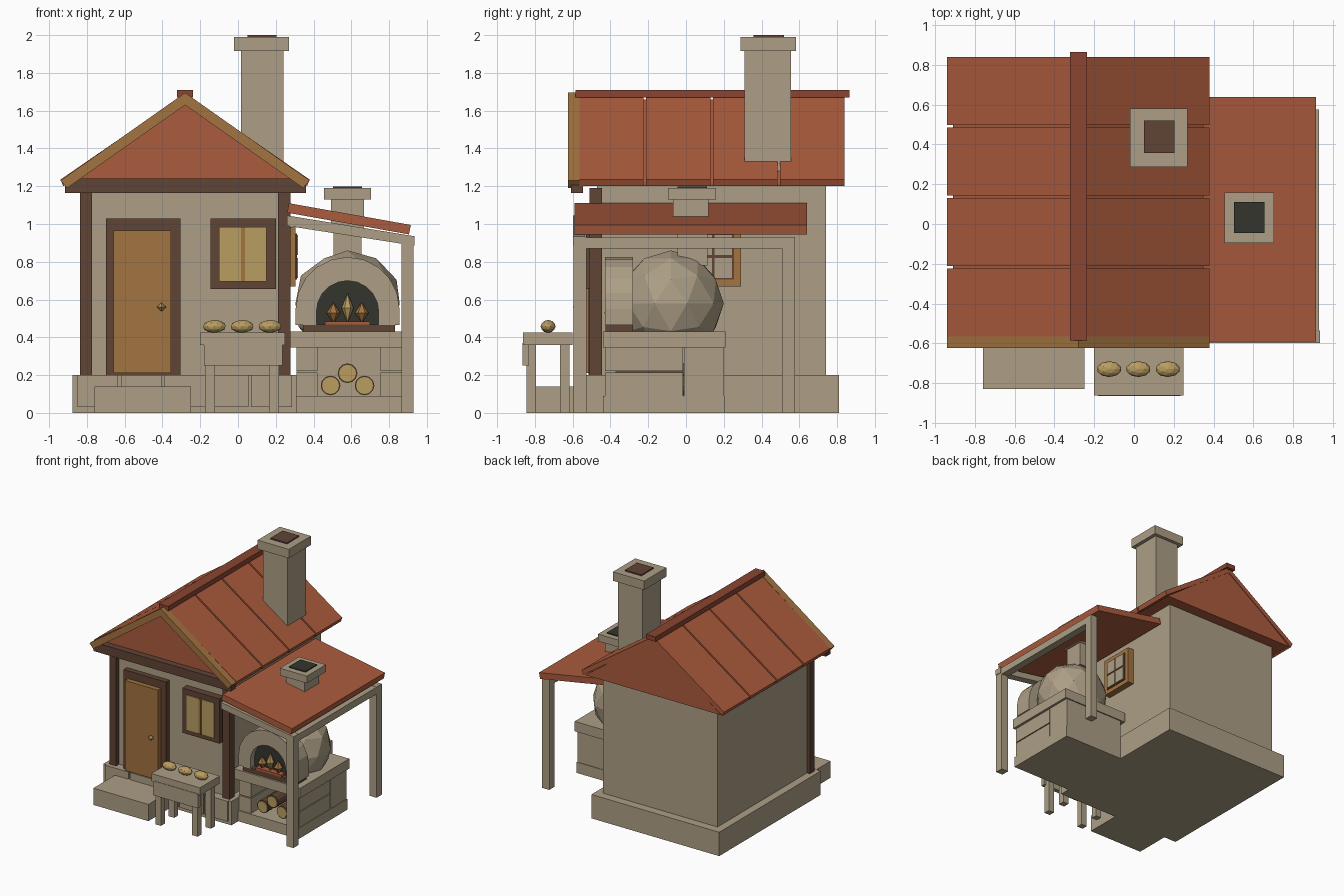
import bpy, bmesh, math
from mathutils import Vector, Matrix

if "Cube" in bpy.data.objects:
    bpy.data.objects.remove(bpy.data.objects["Cube"])


def lin(h):
    out = []
    for i in (0, 2, 4):
        c = int(h[i:i + 2], 16) / 255
        out.append(c / 12.92 if c < 0.04045 else ((c + 0.055) / 1.055) ** 2.4)
    return (*out, 1)


def material(name, h):
    m = bpy.data.materials.new(name)
    m.diffuse_color = lin(h)
    m.use_nodes = True
    m.node_tree.nodes["Principled BSDF"].inputs["Base Color"].default_value = m.diffuse_color
    return m


STONE = material("beige stone", "ad9f86")
BRICK = material("terracotta", "ab5b3d")
RIDGE = material("dark terracotta", "8a4531")
BROWN = material("dark brown wood", "604435")
OCHRE = material("ochre wood", "a27340")
STRAW = material("straw yellow", "b99d60")
BLACK = material("soot black", "34352d")


def finish(name, bm, mat):
    bmesh.ops.recalc_face_normals(bm, faces=bm.faces)
    me = bpy.data.meshes.new(name)
    bm.to_mesh(me)
    bm.free()
    me.materials.append(mat)
    ob = bpy.data.objects.new(name, me)
    bpy.context.collection.objects.link(ob)
    return ob


def box(name, mat, x, y, z):
    """Box from (min, max) pairs."""
    bm = bmesh.new()
    bmesh.ops.create_cube(bm, size=1)
    for v in bm.verts:
        v.co = Vector([(a + b) / 2 + c * (b - a) for (a, b), c in zip((x, y, z), v.co)])
    return finish(name, bm, mat)


def prism(name, mat, pts, y0, y1):
    """Extrude an (x, z) outline along y."""
    bm = bmesh.new()
    f = bm.faces.new([bm.verts.new((x, y0, z)) for x, z in pts])
    r = bmesh.ops.extrude_face_region(bm, geom=[f])
    for v in r["geom"]:
        if isinstance(v, bmesh.types.BMVert):
            v.co.y = y1
    return finish(name, bm, mat)


def ball(name, mat, loc, rad, sub=2):
    bm = bmesh.new()
    bmesh.ops.create_icosphere(bm, subdivisions=sub, radius=1)
    bm.transform(Matrix.Translation(loc) @ Matrix.Diagonal((*rad, 1)))
    return finish(name, bm, mat)


def diamond(name, mat, loc, r, h, sides=4):
    """Two pyramids base to base."""
    bm = bmesh.new()
    x, y, z = loc
    ring = [bm.verts.new((x + r * math.cos(2 * math.pi * i / sides), y + r * math.sin(2 * math.pi * i / sides), z))
            for i in range(sides)]
    top, bot = bm.verts.new((x, y, z + h)), bm.verts.new((x, y, z - h))
    for i in range(sides):
        bm.faces.new((ring[i], ring[(i + 1) % sides], top))
        bm.faces.new((ring[(i + 1) % sides], ring[i], bot))
    return finish(name, bm, mat)


def cyl_y(name, mat, x, z, r, y0, y1, sides=12):
    pts = [(x + r * math.cos(2 * math.pi * i / sides), z + r * math.sin(2 * math.pi * i / sides)) for i in range(sides)]
    return prism(name, mat, pts, y0, y1)


CX = -0.28  # house centre line

# House body, foundation and step
box("foundation", STONE, (-0.875, 0.31), (-0.53, 0.81), (0, 0.2))
for i in range(5):
    x = -0.85 + i * 0.23
    box("foundation_stone", STONE, (x, x + 0.215), (-0.545, -0.5), (0.03, 0.2))
box("house_walls", STONE, (-0.81, 0.25), (-0.47, 0.74), (0.2, 1.21))
box("door_step", STONE, (-0.76, -0.25), (-0.83, -0.53), (0, 0.14))
for s in (-1, 1):
    x = CX + s * 0.525
    box("corner_post", BROWN, (x - 0.032, x + 0.032), (-0.51, -0.445), (0.2, 1.19))

# Main roof: solid gable, four panels per slope, ridge, front trim
prism("gable_core", BRICK, [(CX - 0.63, 1.2), (CX + 0.63, 1.2), (CX, 1.66)], -0.555, 0.835)
for s in (-1, 1):
    slab = [(CX, 1.69), (CX + s * 0.66, 1.235), (CX + s * 0.645, 1.2), (CX, 1.645)]
    for i in range(4):
        y = -0.565 + i * 0.3545
        prism("roof_panel", BRICK, slab, y, y + 0.341)
    trim = [(CX, 1.695), (CX + s * 0.66, 1.23), (CX + s * 0.625, 1.19), (CX, 1.63)]
    prism("gable_trim", OCHRE, trim, -0.625, -0.565)
box("roof_ridge", RIDGE, (CX - 0.043, CX + 0.043), (-0.585, 0.865), (1.67, 1.71))
box("gable_beam", BROWN, (CX - 0.635, CX + 0.64), (-0.61, -0.545), (1.165, 1.24))

# House chimney
box("chimney_shaft", STONE, (0.015, 0.24), (0.31, 0.555), (1.25, 1.92))
box("chimney_cap", STONE, (-0.02, 0.27), (0.288, 0.582), (1.915, 1.99))
box("chimney_flue", BROWN, (0.05, 0.203), (0.358, 0.52), (1.98, 2.0))

# Door and front window
box("door_frame", BROWN, (-0.70, -0.305), (-0.515, -0.46), (0.2, 1.03))
box("door", OCHRE, (-0.66, -0.355), (-0.555, -0.5), (0.21, 0.965))
diamond("door_knob", STRAW, (-0.405, -0.575, 0.56), 0.025, 0.023)
box("window_frame", BROWN, (-0.145, 0.20), (-0.53, -0.46), (0.655, 1.03))
for x in (-0.10, 0.037):
    box("window_pane", STRAW, (x, x + 0.115), (-0.538, -0.52), (0.695, 0.985))
box("window_mullion", OCHRE, (0.016, 0.036), (-0.545, -0.52), (0.695, 0.985))

# Side window with four panes
box("side_window_frame", OCHRE, (0.24, 0.305), (0.0, 0.29), (0.67, 0.985))
box("side_window_bars", BROWN, (0.30, 0.312), (0.035, 0.255), (0.705, 0.95))
for y in (0.045, 0.152):
    for z in (0.715, 0.837):
        box("side_window_pane", STONE, (0.305, 0.318), (y, y + 0.092), (z, z + 0.105))

# Lean-to canopy on posts
prism("canopy_roof", BRICK, [(0.27, 1.11), (0.915, 0.995), (0.905, 0.945), (0.26, 1.06)], -0.59, 0.64)
prism("canopy_rafter", STONE, [(0.26, 1.045), (0.935, 0.935), (0.935, 0.885), (0.26, 0.99)], -0.598, -0.535)
box("canopy_side_beam", STONE, (0.865, 0.93), (-0.595, 0.575), (0.87, 0.928))
for y in (-0.595, 0.508):
    box("canopy_post", STONE, (0.865, 0.93), (y, y + 0.068), (0, 0.93))

# Oven base with log store
box("oven_plinth", STONE, (0.30, 0.87), (-0.44, 0.205), (0, 0.09))
box("oven_base_back", STONE, (0.31, 0.865), (-0.01, 0.2), (0.09, 0.35))
for x in (0.31, 0.755):
    for z in (0.09, 0.222):
        box("oven_base_block", STONE, (x, x + 0.11), (-0.43, -0.015), (z, z + 0.124))
box("oven_slab", STONE, (0.27, 0.885), (-0.44, 0.21), (0.347, 0.43))
for x, z in ((0.49, 0.145), (0.67, 0.145), (0.58, 0.21)):
    cyl_y("log", BROWN, x, z, 0.052, -0.37, -0.01)
    cyl_y("log_end", STRAW, x, z, 0.045, -0.376, -0.366)

# Oven dome and arched mouth
dome = ball("oven_dome", STONE, (0.58, -0.08, 0.58), (0.29, 0.28, 0.28))
bm = bmesh.new()
bm.from_mesh(dome.data)
bmesh.ops.bisect_plane(bm, geom=bm.verts[:] + bm.edges[:] + bm.faces[:], plane_co=(0, 0, 0.425),
                       plane_no=(0, 0, 1), clear_inner=True)
bm.to_mesh(dome.data)
bm.free()


def arc(r, zc, n):
    return [(0.58 + r * math.cos(math.pi * i / n), zc + r * math.sin(math.pi * i / n)) for i in range(n + 1)]


outer, inner = arc(0.275, 0.55, 10), arc(0.165, 0.535, 10)
prism("oven_arch", STONE, [(0.855, 0.465)] + outer + [(0.305, 0.465), (0.415, 0.465)] + inner[::-1] + [(0.745, 0.465)],
      -0.43, -0.28)
prism("oven_mouth", BLACK, [(0.755, 0.465)] + arc(0.175, 0.535, 10) + [(0.405, 0.465)], -0.375, -0.3)
box("oven_hearth", BROWN, (0.345, 0.83), (-0.425, -0.28), (0.43, 0.467))
box("embers", BRICK, (0.46, 0.70), (-0.425, -0.37), (0.465, 0.485))
for x, z, r, h, m in ((0.505, 0.53, 0.037, 0.055, OCHRE), (0.58, 0.555, 0.032, 0.08, STRAW), (0.655, 0.53, 0.037, 0.055, OCHRE)):
    diamond("flame", m, (x, -0.40, z), r, h, 6)

# Oven chimney
box("oven_flue_lower", STONE, (0.505, 0.655), (-0.045, 0.115), (0.78, 1.0))
box("oven_flue_upper", STONE, (0.492, 0.668), (-0.07, 0.12), (0.98, 1.14))
box("oven_flue_cap", STONE, (0.455, 0.705), (-0.095, 0.158), (1.13, 1.19))
box("oven_flue_hole", BLACK, (0.503, 0.657), (-0.045, 0.11), (1.18, 1.198))

# Bread table
box("table_top", STONE, (-0.20, 0.25), (-0.862, -0.60), (0.36, 0.425))
box("table_apron", STONE, (-0.18, 0.235), (-0.866, -0.83), (0.25, 0.37))
for x in (-0.175, 0.165):
    for y in (-0.845, -0.668):
        box("table_leg", STONE, (x, x + 0.052), (y, y + 0.052), (0, 0.365))
for x in (-0.125, 0.022, 0.17):
    ball("bread_loaf", STRAW, (x, -0.73, 0.458), (0.062, 0.04, 0.034))
